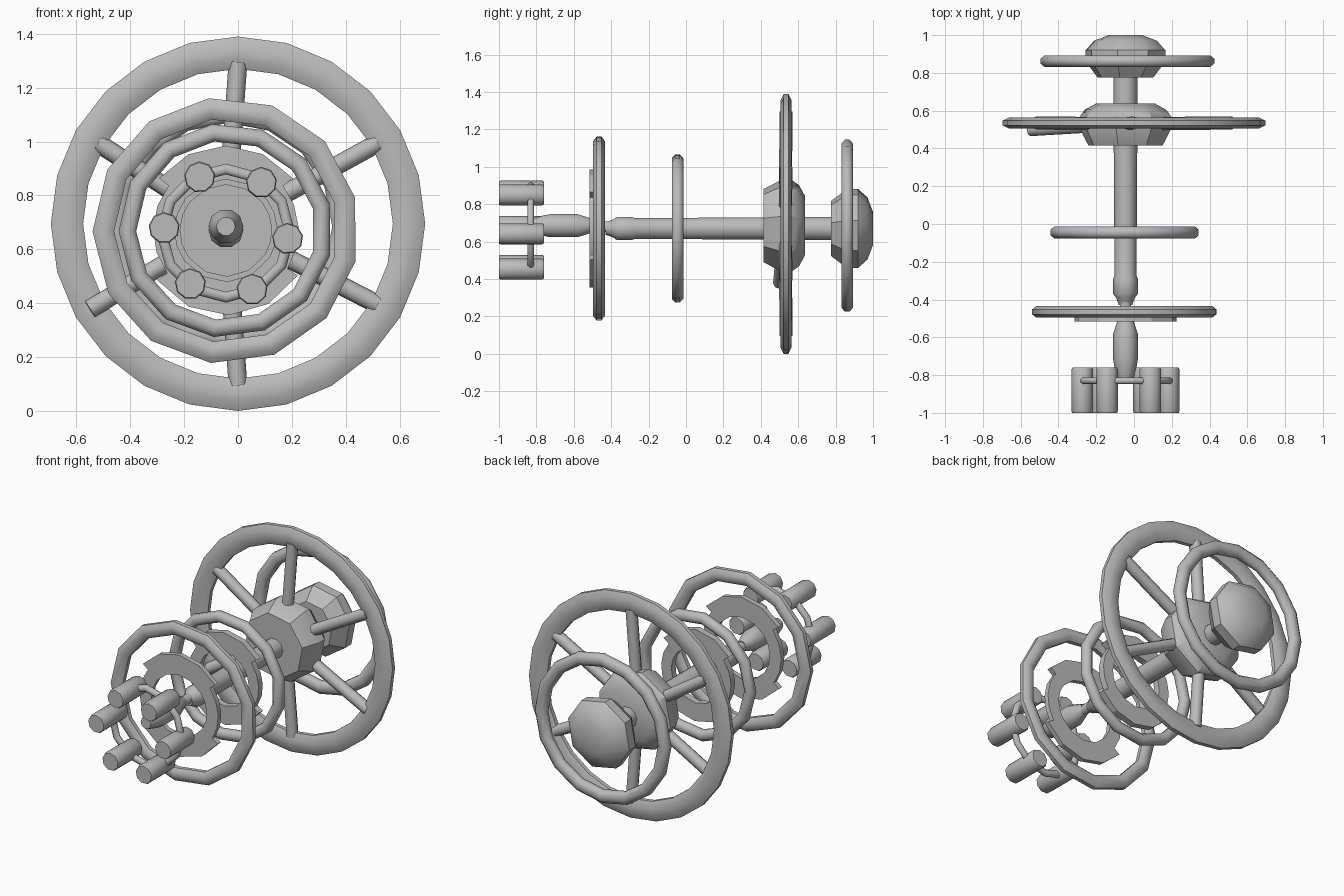
import bpy, bmesh, math
from mathutils import Vector

cube = bpy.data.objects.get("Cube")
if cube:
    bpy.data.objects.remove(cube, do_unlink=True)

grey = bpy.data.materials.new("plain_grey")
grey.use_nodes = True
COLOUR = (0.5, 0.5, 0.5, 1)
grey.diffuse_color = COLOUR
grey.node_tree.nodes["Principled BSDF"].inputs["Base Color"].default_value = COLOUR

AX, AZ = -0.045, 0.67    # main axle centre


def finish(name, bm, angle=38):
    bmesh.ops.recalc_face_normals(bm, faces=bm.faces)
    mesh = bpy.data.meshes.new(name)
    bm.to_mesh(mesh)
    bm.free()
    mesh.materials.append(grey)
    obj = bpy.data.objects.new(name, mesh)
    bpy.context.collection.objects.link(obj)
    bpy.ops.object.select_all(action='DESELECT')
    obj.select_set(True)
    bpy.context.view_layer.objects.active = obj
    bpy.ops.object.shade_smooth_by_angle(angle=math.radians(angle))
    return obj


def polar(x, z, r, a, y):
    return Vector((x + r * math.cos(a), y, z + r * math.sin(a)))


def bridge(bm, a, b):
    n = len(a)
    for i in range(n):
        j = (i + 1) % n
        bm.faces.new((a[i], a[j], b[j], b[i]))


def lathe(name, profile, x=AX, z=AZ, sides=10, turn=0.0, angle=38):
    """Solid turned around the y direction from (y, radius) points."""
    bm = bmesh.new()
    loops = [[bm.verts.new(polar(x, z, r, turn + math.tau * i / sides, y))
              for i in range(sides)] for y, r in profile]
    for a, b in zip(loops, loops[1:]):
        bridge(bm, a, b)
    bm.faces.new(loops[0])
    bm.faces.new(loops[-1])
    return finish(name, bm, angle)


def ring(name, x, z, y, outer, band, depth, sides, turn=0.0, tube=8):
    """Squashed torus facing y."""
    bm = bmesh.new()
    loops = []
    for k in range(tube):
        t = math.tau * (k + 0.5) / tube
        s = 1 / math.cos(math.pi / tube)
        r = outer - band / 2 + band / 2 * s * math.cos(t)
        loops.append([bm.verts.new(polar(x, z, r, turn + math.tau * i / sides,
                                         y + depth / 2 * s * math.sin(t)))
                      for i in range(sides)])
    for k in range(tube):
        bridge(bm, loops[k], loops[(k + 1) % tube])
    return finish(name, bm, 50)


def rod(name, start, end, radius, sides=8):
    bm = bmesh.new()
    d = end - start
    bmesh.ops.create_cone(bm, cap_ends=True, segments=sides, radius1=radius,
                          radius2=radius, depth=d.length)
    bm.transform(d.to_track_quat('Z', 'Y').to_matrix().to_4x4())
    bmesh.ops.translate(bm, verts=bm.verts, vec=(start + end) / 2)
    return finish(name, bm, 50)


def notched_plate(name, y, depth, inner, low, high):
    """Flat annulus with two wider toothed arcs, above and below."""
    bm = bmesh.new()
    outline = []
    for start, end, r in ((-32, 38, low), (38, 142, high),
                          (142, 216, low), (216, 328, high)):
        for k in range(5):
            outline.append((math.radians(start + (end - start) * k / 4), r))
    loops = []
    for yy in (y - depth / 2, y + depth / 2):
        loops.append([bm.verts.new(polar(AX, AZ, r, a, yy)) for a, r in outline])
        loops.append([bm.verts.new(polar(AX, AZ, inner, a, yy)) for a, r in outline])
    for a, b in ((0, 1), (1, 3), (3, 2), (2, 0)):
        bridge(bm, loops[a], loops[b])
    bmesh.ops.remove_doubles(bm, verts=bm.verts, dist=0.0005)
    return finish(name, bm, 20)


# Axle and jointed front shaft
lathe("main_axle", [(-0.43, 0.035), (-0.39, 0.05), (-0.37, 0.065), (-0.29, 0.065),
                    (-0.27, 0.058), (0.0, 0.06), (0.85, 0.065)])
lathe("axle_joint", [(-0.53, 0.03), (-0.40, 0.03)], z=0.68)
lathe("front_shaft", [(-0.84, 0.035), (-0.79, 0.05), (-0.75, 0.06), (-0.72, 0.065),
                      (-0.58, 0.065), (-0.52, 0.045), (-0.48, 0.03)], z=0.685)

# Faceted hubs with domed backs
lathe("large_hub", [(0.415, 0.2), (0.51, 0.25), (0.565, 0.25), (0.605, 0.22),
                    (0.637, 0.16)], z=0.685, sides=8, turn=0.2, angle=30)
lathe("rear_hub", [(0.775, 0.15), (0.86, 0.215), (0.92, 0.215), (0.97, 0.17),
                   (1.0, 0.09)], sides=8, turn=0.2, angle=35)

# Four rings along the axle
ring("large_wheel_rim", 0.0, 0.695, 0.535, 0.695, 0.12, 0.06, 24)
ring("rear_rim", -0.035, 0.685, 0.862, 0.46, 0.075, 0.062, 16)
ring("middle_rim", AX, AZ, -0.045, 0.398, 0.065, 0.062, 13, 0.25)
ring("front_rim", AX, AZ, -0.465, 0.495, 0.08, 0.062, 13, 0.25)

# Six spokes of the large wheel
for i in range(6):
    a = math.radians(30 + 60 * i)
    forward = i == 3
    rod(f"wheel_spoke_{i + 1}", Vector((AX, 0.53, 0.685)),
        polar(0, 0.695, 0.635 if forward else 0.6, a, 0.5 if forward else 0.535), 0.035)

# Toothed plates inside the two forward rings
notched_plate("front_plate", -0.5, 0.03, 0.19, 0.27, 0.315)
notched_plate("middle_plate", -0.055, 0.04, 0.17, 0.24, 0.285)

# Ring of six cylinders at the front
CX, CZ = -0.045, 0.66
ring("cylinder_link_ring", CX, CZ, -0.83, 0.258, 0.04, 0.035, 12)
for i in range(6):
    c = polar(CX, CZ, 0.23, math.radians(-5 + 60 * i), 0)
    lathe(f"front_cylinder_{i + 1}", [(-1.0, 0.054), (-0.99, 0.058), (-0.77, 0.058),
                                      (-0.76, 0.052)], c.x, c.z, 9, 0.2, 50)
